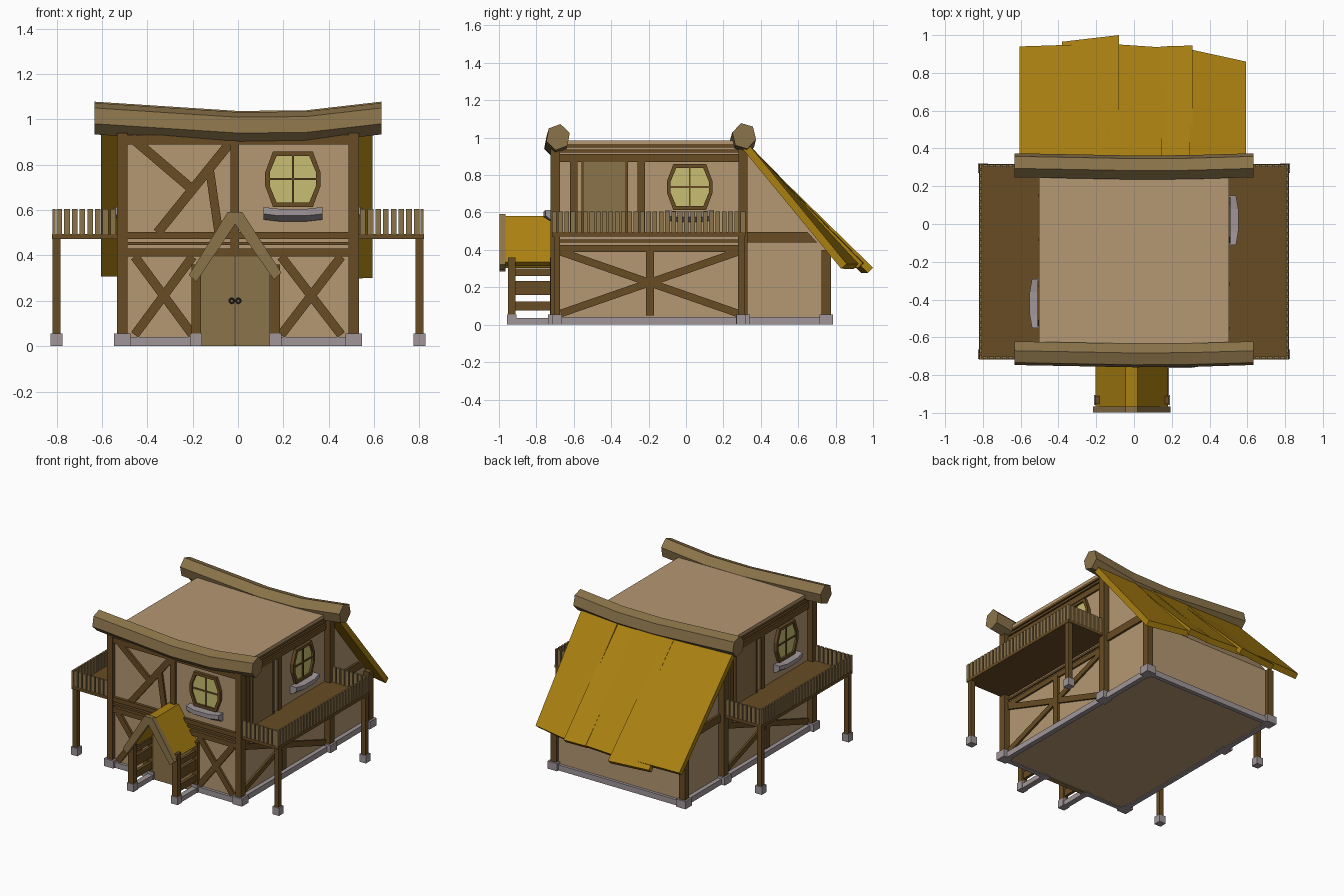
import bpy, bmesh, math
from mathutils import Matrix, Vector

if "Cube" in bpy.data.objects:
    bpy.data.objects.remove(bpy.data.objects["Cube"])


def material(name, r, g, b):
    m = bpy.data.materials.new(name)
    lin = [((c / 255 + 0.055) / 1.055) ** 2.4 for c in (r, g, b)]
    m.diffuse_color = (*lin, 1)
    m.use_nodes = True
    m.node_tree.nodes["Principled BSDF"].inputs["Base Color"].default_value = m.diffuse_color
    return m


PLASTER = material("plaster", 181, 151, 114)
DARK = material("dark_wood", 103, 76, 36)
LIGHT = material("light_wood", 139, 115, 74)
ROOF = material("yellow_roof", 170, 128, 17)
STONE = material("stone", 160, 150, 152)
GLASS = material("glass", 200, 190, 114)
IRON = material("iron", 52, 46, 42)

# Turning half way round this point carries the right side to the left side
TURN = Matrix.Translation((0, -0.4, 0)) @ Matrix.Rotation(math.pi, 4, 'Z')
I = Matrix.Identity(4)


def prism(pts, axis, a, b):
    """A polygon in the plane across the axis, extruded from a to b."""
    place = {'x': lambda u, v, t: (t, u, v), 'y': lambda u, v, t: (u, t, v),
             'z': lambda u, v, t: (u, v, t)}[axis]
    return [[place(u, v, t) for u, v in pts] for t in (a, b)]


def box(x0, x1, y0, y1, z0, z1):
    return prism([(x0, y0), (x1, y0), (x1, y1), (x0, y1)], 'z', z0, z1)


def bar(p, q, w, axis, a, b):
    """A straight timber from p to q with width w."""
    p, q = Vector(p), Vector(q)
    d = (q - p).normalized() * w / 2
    n = Vector((-d.y, d.x))
    return prism([p + n, q + n, q - n, p - n], axis, a, b)


def make(name, mat, solids, xf=I):
    """Joins lofted solids (lists of matching rings) into one object."""
    bm = bmesh.new()
    for rings in solids:
        vs = [[bm.verts.new(xf @ Vector(c)) for c in ring] for ring in rings]
        n = len(vs[0])
        bm.faces.new(vs[0])
        bm.faces.new(vs[-1])
        for r0, r1 in zip(vs, vs[1:]):
            for i in range(n):
                bm.faces.new((r0[i], r0[(i + 1) % n], r1[(i + 1) % n], r1[i]))
    bmesh.ops.recalc_face_normals(bm, faces=bm.faces)
    me = bpy.data.meshes.new(name)
    bm.to_mesh(me)
    bm.free()
    me.materials.append(mat)
    ob = bpy.data.objects.new(name, me)
    bpy.context.collection.objects.link(ob)
    return ob


# House body with sloping rear, and the flat top
make("walls", PLASTER, [prism([(-0.7, 0.005), (0.75, 0.005), (0.75, 0.4), (0.33, 0.92),
                               (0.3, 0.97), (-0.7, 0.97)], 'x', -0.49, 0.49)])
make("flat_top", PLASTER, [box(-0.502, 0.502, -0.7, 0.3, 0.965, 0.985)])

# Stone footing and blocks
make("footing", STONE, [
    box(-0.51, -0.17, -0.72, -0.69, 0, 0.04), box(0.14, 0.51, -0.72, -0.69, 0, 0.04),
    box(-0.51, 0.51, 0.74, 0.77, 0, 0.04),
    box(-0.52, -0.485, -0.7, 0.75, 0, 0.04), box(0.485, 0.52, -0.7, 0.75, 0, 0.04),
    box(-0.205, -0.165, -0.93, -0.7, 0, 0.035), box(0.145, 0.185, -0.93, -0.7, 0, 0.035)])
corners = [(s * 0.51, y) for s in (-1, 1) for y in (-0.7, 0.305, 0.75)]
porch = [(x, y) for x in (-0.185, 0.165) for y in (-0.932, -0.705)]
decks = [(s * 0.8, y) for s in (-1, 1) for y in (-0.69, 0.295)]
make("corner_blocks", STONE, [box(x - .037, x + .037, y - .037, y + .037, 0, 0.055)
                              for x, y in corners])
make("small_blocks", STONE, [box(x - .026, x + .026, y - .026, y + .026, 0, 0.055)
                             for x, y in porch + decks])

# Upright posts
make("corner_posts", DARK, [box(x - .023, x + .023, y - .025, y + .025, 0.05,
                                0.4 if y > 0.5 else 0.94) for x, y in corners])
make("porch_posts", DARK, [box(x - .021, x + .021, y - .021, y + .021, 0.05, 0.36)
                           for x, y in porch])
make("balcony_posts", DARK, [box(x - .017, x + .017, y - .017, y + .017, 0.05, 0.48)
                             for x, y in decks])

# Front timber framing
F = ('y', -0.715, -0.695)
front = [box(-0.5, 0.5, -0.72, -0.69, z0, z1)
         for z0, z1 in ((0.395, 0.43), (0.445, 0.46), (0.472, 0.503), (0.89, 0.93))]
front.append(box(-0.034, 0.004, -0.722, -0.69, 0.42, 0.93))
for x0, x1 in ((-0.455, -0.2), (0.19, 0.455)):
    front += [bar((x0, 0.05), (x1, 0.395), 0.04, *F), bar((x0, 0.395), (x1, 0.05), 0.04, *F)]
front += [bar((-0.47, 0.92), (-0.2, 0.69), 0.042, *F), bar((-0.04, 0.89), (-0.355, 0.5), 0.042, *F),
          bar((-0.127, 0.79), (-0.085, 0.5), 0.038, *F)]
make("front_framing", DARK, front)

# Double front door with ring handles
make("front_door", LIGHT, [box(-0.168, -0.015, -0.722, -0.69, 0, 0.395),
                           box(-0.011, 0.142, -0.722, -0.69, 0, 0.395)])
for x in (-0.027, 0.001):
    bpy.ops.mesh.primitive_torus_add(major_radius=0.01, minor_radius=0.004, major_segments=12,
                                     minor_segments=6, location=(x, -0.726, 0.2),
                                     rotation=(math.pi / 2, 0, 0))
    bpy.context.object.name = "door_handle"
    bpy.context.object.data.materials.append(IRON)

# Porch: side rails, roof and gable boards
make("porch_rails", DARK, [box(x - .01, x + .01, -0.93, -0.7, z0, z1) for x in (-0.185, 0.165)
                           for z0, z1 in ((0.075, 0.125), (0.16, 0.235), (0.26, 0.3))])


def gable(k, t):
    """Upside-down V profile; k widens it, t is its thickness."""
    out = [(-0.205 - k, 0.325 - k), (-0.045, 0.58 + k), (0.018, 0.58 + k), (0.18 + k, 0.335 - k)]
    return out + [(0.18 + k - t * .8, 0.335 - k - t * .7), (-0.013, 0.58 + k - t * 1.3),
                  (-0.205 - k + t * .8, 0.325 - k - t * .7)]


make("porch_roof", ROOF, [prism(gable(0, 0.03), 'y', -0.975, -0.69)])
make("gable_boards", LIGHT, [prism(gable(0.012, 0.042), 'y', -0.998, -0.965)])


# Barrel-shaped windows with a stone sill; local frame faces -y
def barrel(s):
    return [(-0.088 + s * .8, -0.122 + s), (0.088 - s * .8, -0.122 + s), (0.122 - s, -0.03),
            (0.122 - s, 0.03), (0.088 - s * .8, 0.122 - s), (-0.088 + s * .8, 0.122 - s),
            (-0.122 + s, 0.03), (-0.122 + s, -0.03)]


def window(xf):
    o, i = barrel(0), barrel(0.02)
    frame = [prism([o[k], o[(k + 1) % 8], i[(k + 1) % 8], i[k]], 'y', -0.022, 0) for k in range(8)]
    frame += [bar((0, -0.105), (0, 0.105), 0.009, 'y', -0.016, 0),
              bar((-0.105, 0), (0.105, 0), 0.009, 'y', -0.016, 0)]
    make("window_frame", DARK, frame, xf)
    make("window_glass", GLASS, [prism(i, 'y', -0.009, -0.001)], xf)
    rings = []
    for x, z, d in ((-0.13, -0.123, 0.05), (-0.06, -0.131, 0.062), (0.06, -0.131, 0.062), (0.13, -0.123, 0.05)):
        rings.append([(x, 0, z), (x, -d, z), (x, -d, z - 0.03), (x, -0.02, z - 0.055), (x, 0, z - 0.055)])
    make("window_sill", STONE, [rings], xf)


window(Matrix.Translation((0.242, -0.7, 0.736)))
side_window = Matrix.Translation((0.49, 0.02, 0.736)) @ Matrix.Rotation(math.pi / 2, 4, 'Z')

# Both sides: framing, balcony door, window and balcony
for side, xf in (("right", I), ("left", TURN)):
    window(xf @ side_window)
    X = ('x', 0.485, 0.503)
    beams = [box(0.48, 0.502, -0.7, 0.3, z0, z1) for z0, z1 in
             ((0.39, 0.425), (0.44, 0.455), (0.87, 0.912), (0.922, 0.938), (0.948, 0.966))]
    beams += [box(0.48, 0.502, y - .02, y + .02, 0.49, 0.9) for y in (-0.6, -0.24)]
    beams += [bar((-0.67, 0.06), (0.28, 0.39), 0.04, *X), bar((-0.67, 0.39), (0.28, 0.06), 0.04, *X),
              box(0.48, 0.505, -0.215, -0.17, 0.05, 0.4)]
    beams += [box(0.48, 0.507, y - .007, y + .007, 0.49, 0.872) for y in (-0.552, -0.318)]
    make(side + "_framing", DARK, beams, xf)
    make(side + "_balcony_door", LIGHT, [box(0.48, 0.502, -0.55, -0.32, 0.49, 0.87)], xf)
    make(side + "_balcony_floor", DARK, [box(0.49, 0.82, -0.717, 0.317, 0.473, 0.495)], xf)
    slats = []
    for k in range(31):
        y = -0.705 + k * 1.01 / 30
        slats.append(box(0.805, 0.818, y - .0125, y + .0125, 0.493, 0.605))
    for k in range(8):
        x = 0.55 + k * 0.034
        for y in (-0.708, 0.308):
            slats.append(box(x - .0125, x + .0125, y - .007, y + .007, 0.493, 0.605))
    make(side + "_balcony_railing", LIGHT, slats, xf)

# Rails carried along the rear part of the sides
make("rear_side_rails", DARK, [prism([(0.3, 0.44), (0.7, 0.44), (0.65, 0.495), (0.3, 0.495)],
                                     'x', s * 0.48, s * 0.505) for s in (-1, 1)])

# Rear roof sheets: x range, end y on each edge, end z, lift
sheets = []
for x0, x1, ya, yb, z, lift in ((-0.605, -0.15, 0.94, 0.955, 0.335, 0), (-0.38, -0.08, 0.965, 1.0, 0.305, -0.006),
                                (-0.15, 0.147, 0.955, 0.935, 0.33, 0.004),
                                (0.14, 0.31, 0.94, 0.945, 0.33, -0.008), (0.295, 0.592, 0.925, 0.86, 0.325, 0.008)):
    rings = []
    for x, y in ((x0, ya), (x1, yb)):
        top, end = Vector((0.315, 0.98 + lift)), Vector((y, z))
        d = (end - top).normalized() * 0.04
        n = Vector((d.y, -d.x))
        rings.append([(x, p.x, p.y) for p in (top, end, end + n, top + n)])
    sheets.append(rings)
make("rear_roof_sheets", ROOF, sheets)

# Sagging six-sided ridge logs
for name, y0, dz, turn in (("front_log", -0.69, 0, 0.2), ("rear_log", 0.305, 0.006, -0.25)):
    rings = []
    for x, z, dy in ((-0.633, 1.003, 0.006), (0, 0.962, -0.006), (0.3, 0.965, -0.004), (0.632, 1.003, 0.006)):
        rings.append([(x, y0 + dy + 0.066 * math.sin(a), z + dz + 0.071 * math.cos(a))
                      for a in (turn + k * math.pi / 3 for k in range(6))])
    make(name, LIGHT, [rings])
